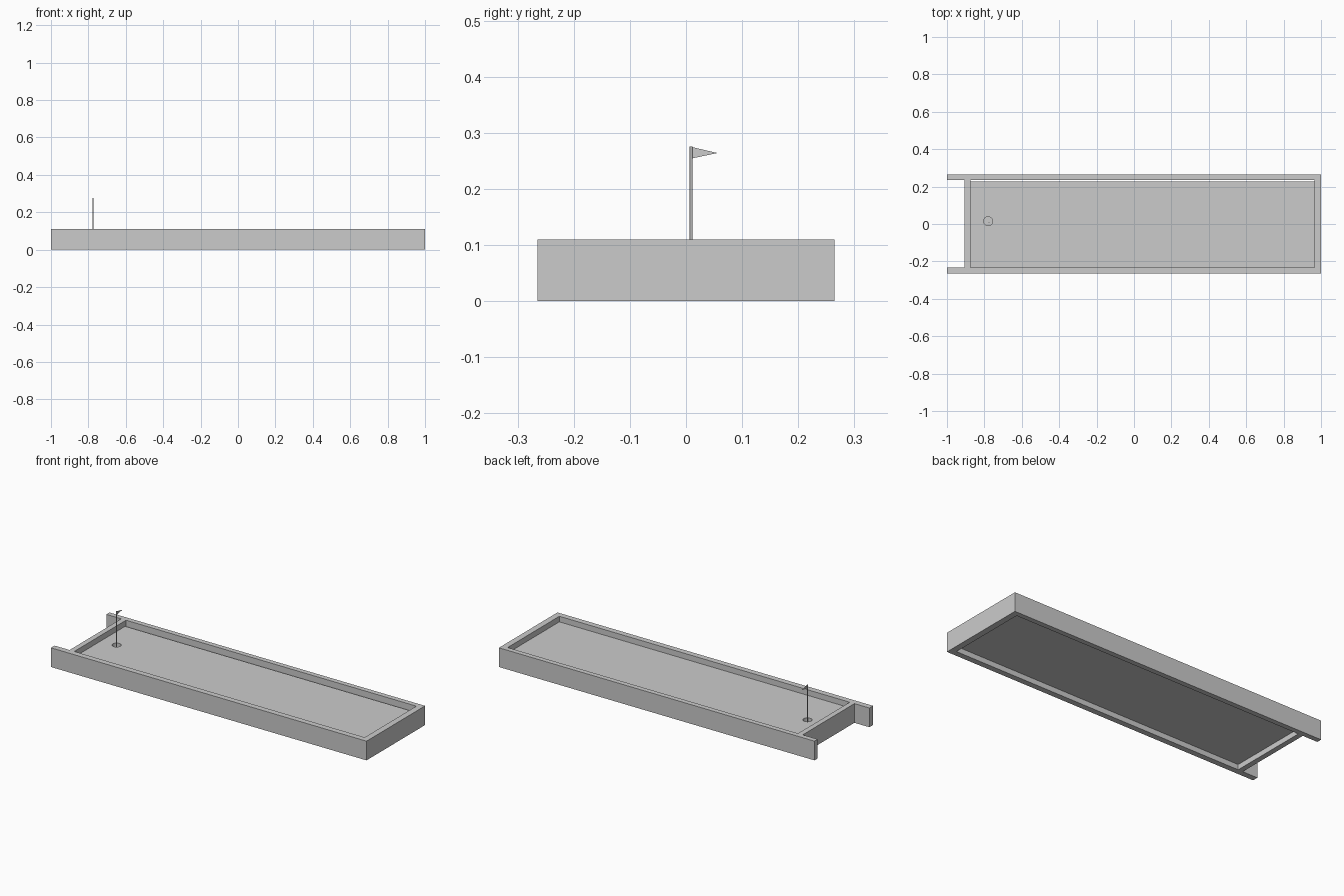
import bpy, bmesh
from mathutils import Vector, Matrix

if "Cube" in bpy.data.objects:
    bpy.data.objects.remove(bpy.data.objects["Cube"])


def box(name, lo, hi):
    lo, hi = Vector(lo), Vector(hi)
    bm = bmesh.new()
    bmesh.ops.create_cube(bm, size=1, matrix=Matrix.Translation((lo + hi) / 2)
                          @ Matrix.Diagonal((*(hi - lo), 1)))
    return finish(name, bm)


def cylinder(name, x, y, z0, z1, r, sides):
    bm = bmesh.new()
    bmesh.ops.create_cone(bm, cap_ends=True, segments=sides, radius1=r, radius2=r,
                          depth=z1 - z0, matrix=Matrix.Translation((x, y, (z0 + z1) / 2)))
    return finish(name, bm)


def finish(name, bm):
    me = bpy.data.meshes.new(name)
    bm.to_mesh(me)
    bm.free()
    ob = bpy.data.objects.new(name, me)
    bpy.context.collection.objects.link(ob)
    return ob


H = 0.11
HOLE = (-0.78, 0.015)

# long side rails, running past the left end wall
box("front_rail", (-1, -0.265, 0), (1, -0.232, H))
box("back_rail", (-1, 0.236, 0), (1, 0.265, H))

# end walls between the rails
box("left_wall", (-0.905, -0.232, 0), (-0.875, 0.236, H))
box("right_wall", (0.965, -0.232, 0), (1, 0.236, H))

# raised floor board, with a narrow gap along the back rail
floor = box("floor_board", (-0.875, -0.232, 0.03), (0.965, 0.228, 0.078))

# blind hole cut into the board
cutter = cylinder("hole_cutter", *HOLE, 0.04, 0.1, 0.024, 32)
cutter.hide_render = True
cutter.hide_viewport = True
cut = floor.modifiers.new("hole", 'BOOLEAN')
cut.operation = 'DIFFERENCE'
cut.solver = 'EXACT'
cut.object = cutter

# flag pole standing in the hole
PX, PY = -0.775, 0.009
cylinder("flag_pole", PX, PY, 0.04, 0.276, 0.0025, 16)

# triangular pennant
bm = bmesh.new()
face = bm.faces.new([bm.verts.new((PX - 0.001, y, z)) for y, z in
                     ((PY, 0.275), (PY, 0.254), (0.056, 0.264))])
ext = bmesh.ops.extrude_face_region(bm, geom=[face])
bmesh.ops.translate(bm, vec=(0.002, 0, 0),
                    verts=[v for v in ext["geom"] if isinstance(v, bmesh.types.BMVert)])
bmesh.ops.recalc_face_normals(bm, faces=bm.faces)
finish("flag", bm)
